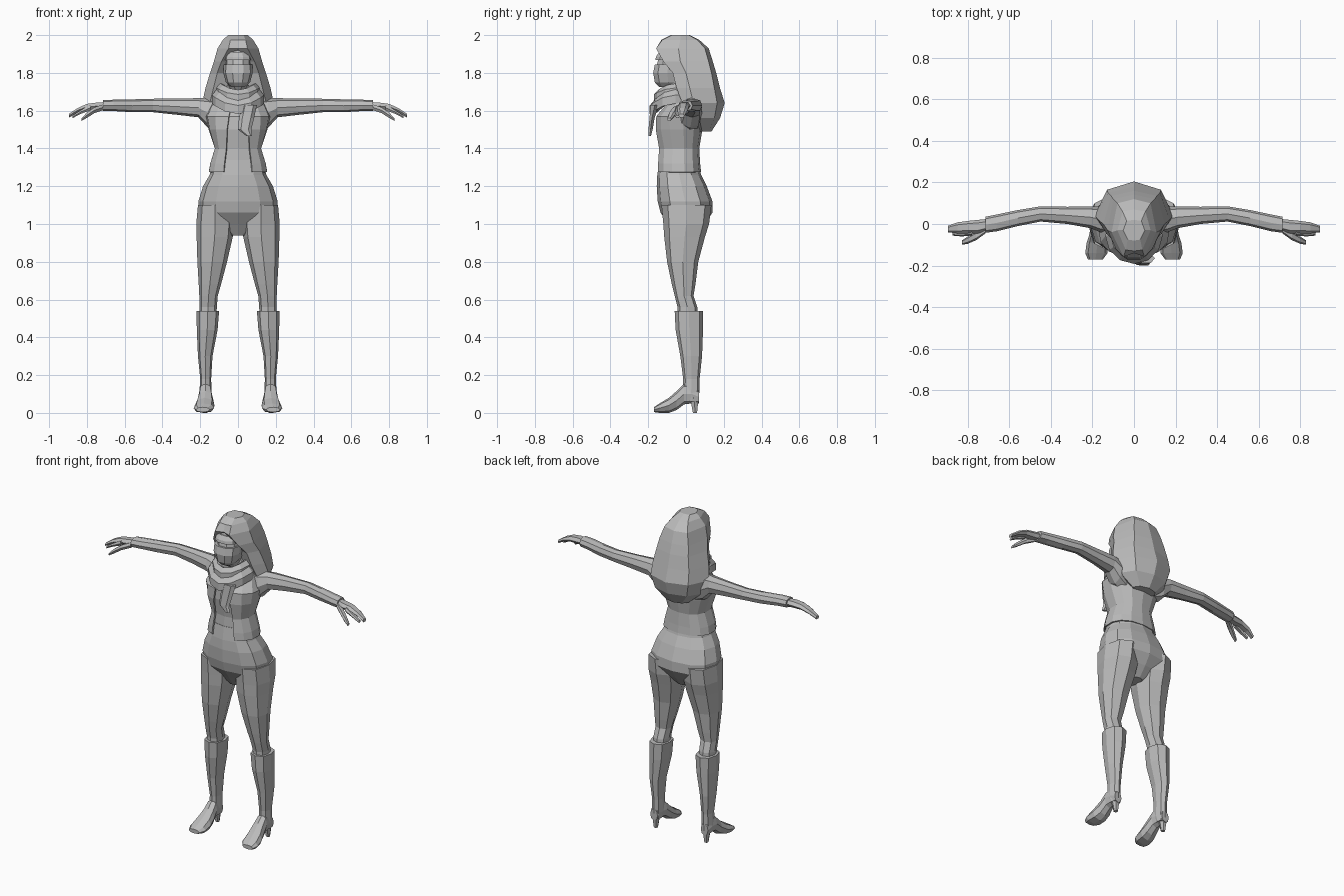
import bpy, bmesh, math
from mathutils import Vector

grey = bpy.data.materials.new("plain grey")
grey.diffuse_color = (0.5, 0.5, 0.5, 1)


def finish(name, bm, mirror=False):
    bmesh.ops.recalc_face_normals(bm, faces=bm.faces)
    me = bpy.data.meshes.new(name)
    bm.to_mesh(me)
    bm.free()
    me.materials.append(grey)
    ob = bpy.data.objects.new(name, me)
    bpy.context.collection.objects.link(ob)
    if mirror:
        m = ob.modifiers.new("mirror", 'MIRROR')
        m.use_bisect_axis[0] = False
        m.use_mirror_merge = False
    return ob


def loft(name, rings, mirror=False, closed=True, caps=True, loop=False):
    """Skin a list of rings, each a list of 3D points."""
    bm = bmesh.new()
    rows = [[bm.verts.new(p) for p in r] for r in rings]
    n = len(rows[0])
    pairs = list(zip(rows, rows[1:])) + ([(rows[-1], rows[0])] if loop else [])
    for a, b in pairs:
        for i in range(n if closed else n - 1):
            j = (i + 1) % n
            bm.faces.new((a[i], a[j], b[j], b[i]))
    if caps and closed and not loop:
        bm.faces.new(rows[0])
        bm.faces.new(rows[-1])
    return finish(name, bm, mirror)


def oval(u0, u1, v0, v1, n=8, power=0.85):
    """Slightly boxy oval filling the given extents."""
    pts = []
    for k in range(n):
        a = 2 * math.pi * k / n
        c, s = math.cos(a), math.sin(a)
        pts.append(((u0 + u1) / 2 + (u1 - u0) / 2 * math.copysign(abs(c) ** power, c),
                    (v0 + v1) / 2 + (v1 - v0) / 2 * math.copysign(abs(s) ** power, s)))
    return pts


def upright(rows, n=8):      # rows: z, x0, x1, y0, y1
    return [[(x, y, r[0]) for x, y in oval(*r[1:], n)] for r in rows]


def sideways(rows, n=8):     # rows: x, y0, y1, z0, z1
    return [[(r[0], y, z) for y, z in oval(*r[1:], n)] for r in rows]


def lengthwise(rows, n=8):   # rows: y, x0, x1, z0, z1
    return [[(x, r[0], z) for x, z in oval(*r[1:], n)] for r in rows]


# hips and torso
loft("hips", upright([
    (0.94, -.04, .04, -.05, .05), (1.00, -.14, .14, -.09, .10), (1.06, -.205, .205, -.135, .14),
    (1.12, -.21, .21, -.15, .14), (1.20, -.185, .185, -.155, .11), (1.26, -.15, .15, -.152, .08),
    (1.34, -.125, .125, -.14, .06)], 12))
loft("torso", upright([
    (1.30, -.125, .125, -.14, .06), (1.40, -.113, .113, -.135, .06), (1.50, -.145, .145, -.15, .075),
    (1.57, -.16, .16, -.145, .08), (1.66, -.11, .11, -.07, .06), (1.75, -.05, .05, -.07, .03)], 12))

# open jacket: z, half width, front, back, front gap angle
jacket = []
for z, rx, y0, y1, gap in [(1.275, .158, -.158, .08, 25), (1.32, .15, -.157, .075, 25),
                           (1.40, .125, -.152, .07, 26), (1.50, .157, -.165, .087, 18),
                           (1.57, .172, -.16, .092, 13), (1.665, .13, -.08, .07, 10)]:
    ring = []
    for k in range(13):
        a = math.radians(-90 + gap + (360 - 2 * gap) * k / 12)
        c, s = math.cos(a), math.sin(a)
        ring.append((rx * math.copysign(abs(c) ** .85, c),
                     (y0 + y1) / 2 + (y1 - y0) / 2 * math.copysign(abs(s) ** .85, s), z))
    jacket.append(ring)
ob = loft("jacket", jacket, closed=False)
sol = ob.modifiers.new("cloth", 'SOLIDIFY')
sol.thickness = 0.008

# legs
loft("leg", upright([
    (1.10, .03, .212, -.13, .135), (1.00, .022, .221, -.12, .122), (0.93, .028, .219, -.115, .10),
    (0.80, .058, .215, -.10, .065), (0.68, .09, .208, -.075, .05), (0.62, .107, .205, -.06, .04),
    (0.56, .112, .205, -.045, .06), (0.50, .115, .205, -.045, .065)]), mirror=True)

# boots: shaft, foot and heel
loft("boot_shaft", upright([
    (0.54, .10, .22, -.06, .09), (0.44, .108, .218, -.055, .09), (0.30, .135, .212, -.03, .085),
    (0.18, .142, .20, -.015, .072), (0.10, .14, .205, -.015, .07), (0.06, .145, .20, .0, .068)]),
    mirror=True)
loft("boot_foot", lengthwise([
    (.068, .15, .20, .05, .12), (.03, .143, .205, .05, .15), (-.01, .138, .208, .045, .155),
    (-.05, .13, .215, .015, .115), (-.09, .125, .228, .0, .08), (-.14, .127, .235, .0, .05),
    (-.17, .15, .222, .004, .03)]), mirror=True)
loft("boot_heel", upright([
    (0.09, .148, .202, .01, .07), (0.05, .155, .195, .025, .066), (0.0, .163, .187, .035, .06)], 6),
    mirror=True)

# sleeves
loft("sleeve", sideways([
    (.10, -.05, .075, 1.48, 1.665), (.16, -.04, .085, 1.51, 1.668), (.21, -.02, .085, 1.565, 1.666),
    (.32, .0, .083, 1.578, 1.665), (.45, .012, .085, 1.592, 1.663), (.56, -.01, .067, 1.592, 1.66),
    (.66, -.035, .046, 1.598, 1.658), (.715, -.042, .035, 1.598, 1.656)]), mirror=True)

# hands: palm with fingers, a separate lower finger, and a thumb
loft("hand", sideways([
    (.70, -.03, .025, 1.605, 1.648), (.75, -.045, .02, 1.603, 1.645), (.80, -.045, .015, 1.602, 1.638),
    (.85, -.045, .008, 1.588, 1.615), (.895, -.04, -.008, 1.562, 1.584)], 6), mirror=True)
loft("lower_finger", sideways([
    (.78, -.055, -.02, 1.60, 1.632), (.83, -.06, -.03, 1.583, 1.606), (.875, -.056, -.034, 1.56, 1.576)],
    6), mirror=True)
loft("thumb", sideways([
    (.715, -.045, -.01, 1.60, 1.635), (.76, -.078, -.035, 1.585, 1.62), (.80, -.095, -.06, 1.56, 1.592),
    (.828, -.10, -.078, 1.545, 1.562)], 6), mirror=True)

# head and face covering
loft("head", upright([
    (1.70, -.04, .04, -.10, .0), (1.76, -.06, .06, -.145, .02), (1.84, -.072, .072, -.158, .03),
    (1.90, -.066, .066, -.145, .03), (1.945, -.04, .04, -.11, .01)], 10))
loft("face_mask", upright([
    (1.725, -.04, .04, -.145, -.04), (1.75, -.064, .064, -.168, -.02), (1.80, -.078, .078, -.177, -.02),
    (1.845, -.077, .077, -.168, -.02)], 10))
loft("brow", upright([
    (1.868, -.076, .076, -.165, -.02), (1.885, -.072, .072, -.162, -.02), (1.91, -.06, .06, -.145, -.02)],
    10))

# hair: z, inner front y, then front edge, side and back corner (x, y), back y
hair = []
for z, yn, tx, ty, sx, sy, bx, by, yb in [
        (2.00, -.08, .03, -.075, .052, -.03, .035, .015, .02),
        (1.975, -.13, .04, -.125, .08, -.03, .055, .06, .07),
        (1.93, -.14, .05, -.158, .108, -.04, .08, .10, .12),
        (1.86, -.06, .088, -.12, .128, -.03, .10, .12, .142),
        (1.80, -.04, .11, -.07, .148, .0, .11, .135, .16),
        (1.72, -.02, .13, -.05, .172, .02, .125, .15, .18),
        (1.64, .0, .15, -.02, .19, .04, .13, .165, .205),
        (1.56, .03, .12, .02, .16, .07, .11, .15, .18),
        (1.49, .06, .05, .06, .08, .085, .055, .12, .135)]:
    half = [(tx, ty), (sx, sy), (bx, by)]
    pts = [(0, yn)] + half + [(0, yb)] + [(-x, y) for x, y in reversed(half)]
    hair.append([(x, y, z) for x, y in pts])
loft("hair", hair)


# scarf: two drooping folds swept round the neck
def scarf_fold(name, rx, y0, y1, z, drop, height, depth):
    rings = []
    for k in range(12):
        a = 2 * math.pi * k / 12
        c, s = math.cos(a), math.sin(a)
        low = z - drop * max(0, -s) ** 2
        section = [(0, -.5), (0, .1), (-.5, .5), (-1, .3), (-.8, -.4)]
        rings.append([((rx + d * depth) * c,
                       (y0 + y1) / 2 + ((y1 - y0) / 2 + d * depth) * s,
                       low + h * height) for d, h in section])
    loft(name, rings, loop=True)


scarf_fold("scarf_upper", .115, -.17, .07, 1.715, .035, .06, .045)
scarf_fold("scarf_lower", .138, -.192, .08, 1.675, .055, .075, .05)

# scarf tail
loft("scarf_tail", upright([
    (1.63, .02, .10, -.19, -.14), (1.56, .005, .085, -.195, -.165), (1.50, .0, .07, -.2, -.175),
    (1.465, .045, .075, -.2, -.185)], 6))
